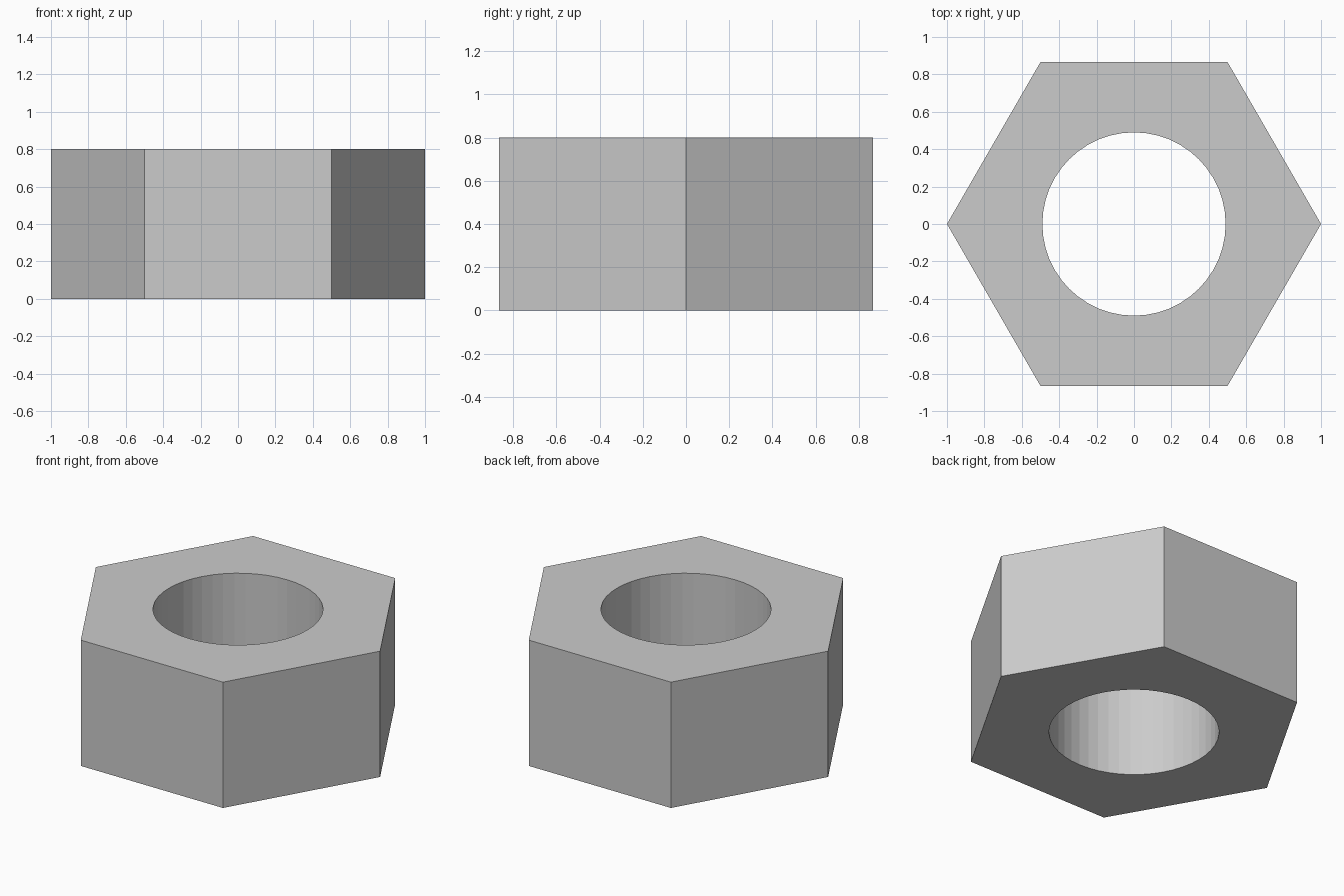
import bpy, bmesh
from math import cos, sin, tau

if "Cube" in bpy.data.objects:
    bpy.data.objects.remove(bpy.data.objects["Cube"])

SIDES, ARC = 6, 8            # hexagon sides, bore segments per side
OUTER, BORE, HEIGHT = 1.0, 0.49, 0.8
bm = bmesh.new()


def ring(radius, count, z):
    return [bm.verts.new((radius * cos(tau * i / count), radius * sin(tau * i / count), z))
            for i in range(count)]


def wall(low, high):
    n = len(low)
    for i in range(n):
        j = (i + 1) % n
        bm.faces.new((low[i], low[j], high[j], high[i]))


# Outer hexagon and round bore
hex_low, hex_high = (ring(OUTER, SIDES, z) for z in (0, HEIGHT))
bore_low, bore_high = (ring(BORE, SIDES * ARC, z) for z in (0, HEIGHT))
wall(hex_low, hex_high)
wall(bore_high, bore_low)

# Top and bottom faces, one sector per hexagon side
for i in range(SIDES):
    j = (i + 1) % SIDES
    arc = [(i * ARC + k) % (SIDES * ARC) for k in range(ARC, -1, -1)]
    bm.faces.new([hex_high[i], hex_high[j]] + [bore_high[k] for k in arc])
    bm.faces.new(([hex_low[i], hex_low[j]] + [bore_low[k] for k in arc])[::-1])

bmesh.ops.recalc_face_normals(bm, faces=bm.faces)
mesh = bpy.data.meshes.new("hex_nut")
bm.to_mesh(mesh)
bm.free()
nut = bpy.data.objects.new("hex_nut", mesh)
bpy.context.collection.objects.link(nut)
